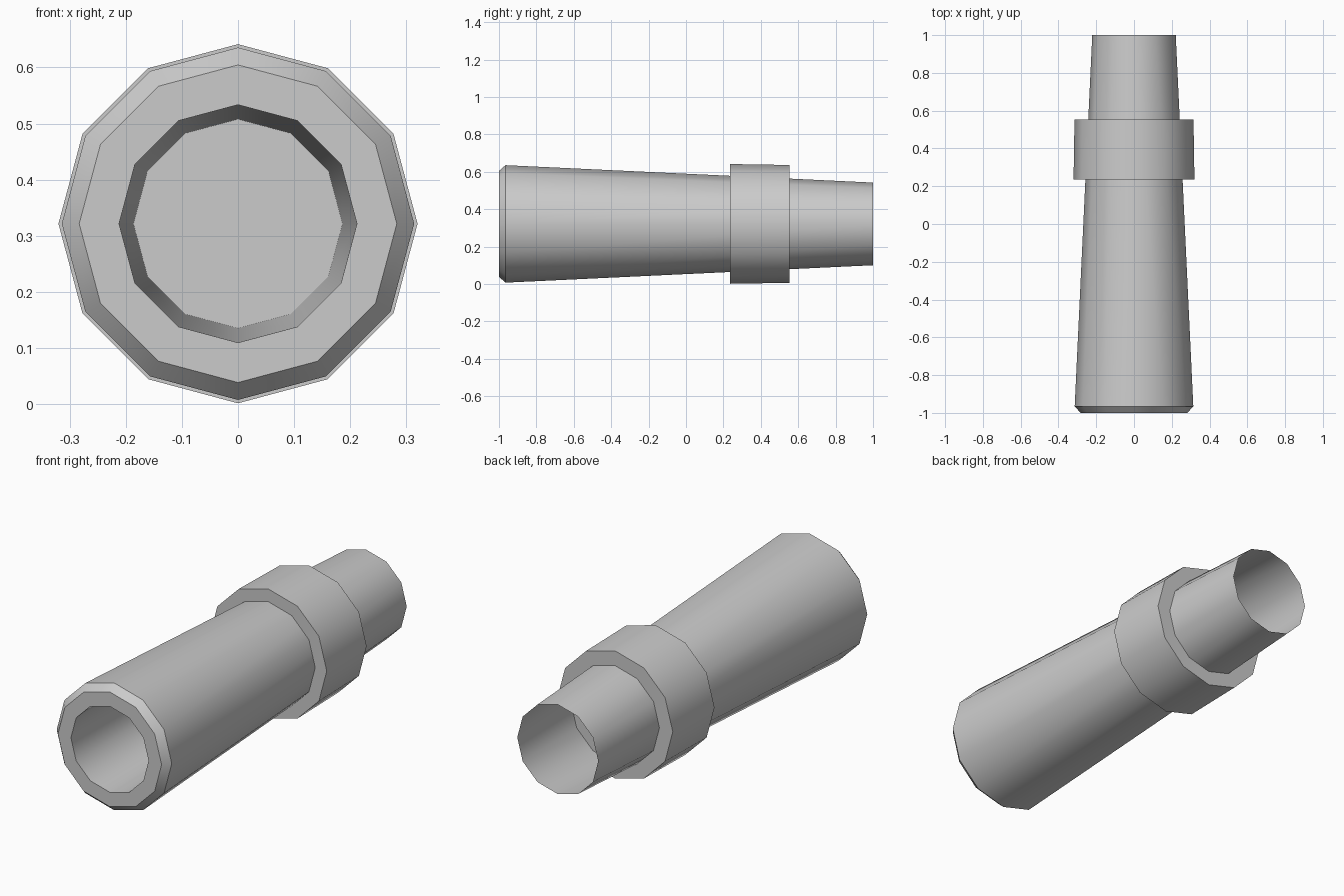
import bpy, bmesh, math

SIDES = 12
AXIS_Z = 0.3215

cube = bpy.data.objects.get("Cube")
if cube:
    bpy.data.objects.remove(cube, do_unlink=True)

grey = bpy.data.materials.new("plain grey")
grey.use_nodes = True
colour = (0.6, 0.6, 0.6, 1)
grey.diffuse_color = colour
grey.node_tree.nodes["Principled BSDF"].inputs["Base Color"].default_value = colour


def lathe(name, profile, capped=False):
    """Sweep (radius, y) points around the long axis."""
    bm = bmesh.new()
    rings = []
    for r, y in profile:
        angles = [math.tau * i / SIDES for i in range(SIDES)]
        rings.append([bm.verts.new((r * math.cos(a), y, r * math.sin(a))) for a in angles])
    for near, far in zip(rings, rings[1:]):
        for i in range(SIDES):
            j = (i + 1) % SIDES
            bm.faces.new((near[i], far[i], far[j], near[j]))
    if capped:
        bm.faces.new(rings[0])
        bm.faces.new(rings[-1][::-1])
    mesh = bpy.data.meshes.new(name)
    bm.to_mesh(mesh)
    bm.free()
    mesh.materials.append(grey)
    obj = bpy.data.objects.new(name, mesh)
    obj.location.z = AXIS_Z
    bpy.context.collection.objects.link(obj)
    bpy.ops.object.select_all(action="DESELECT")
    obj.select_set(True)
    bpy.context.view_layer.objects.active = obj
    bpy.ops.object.shade_smooth_by_angle(angle=math.radians(40))
    return obj


# Tapered tube: bore, front rim, chamfer, outer wall with an open back end
lathe("tapered_tube", [(0.186, 0.25), (0.212, -1), (0.283, -1), (0.314, -0.965), (0.221, 1)])

# Solid collar that closes off the inside of the tube
lathe("collar", [(0.32, 0.235), (0.315, 0.553)], capped=True)
